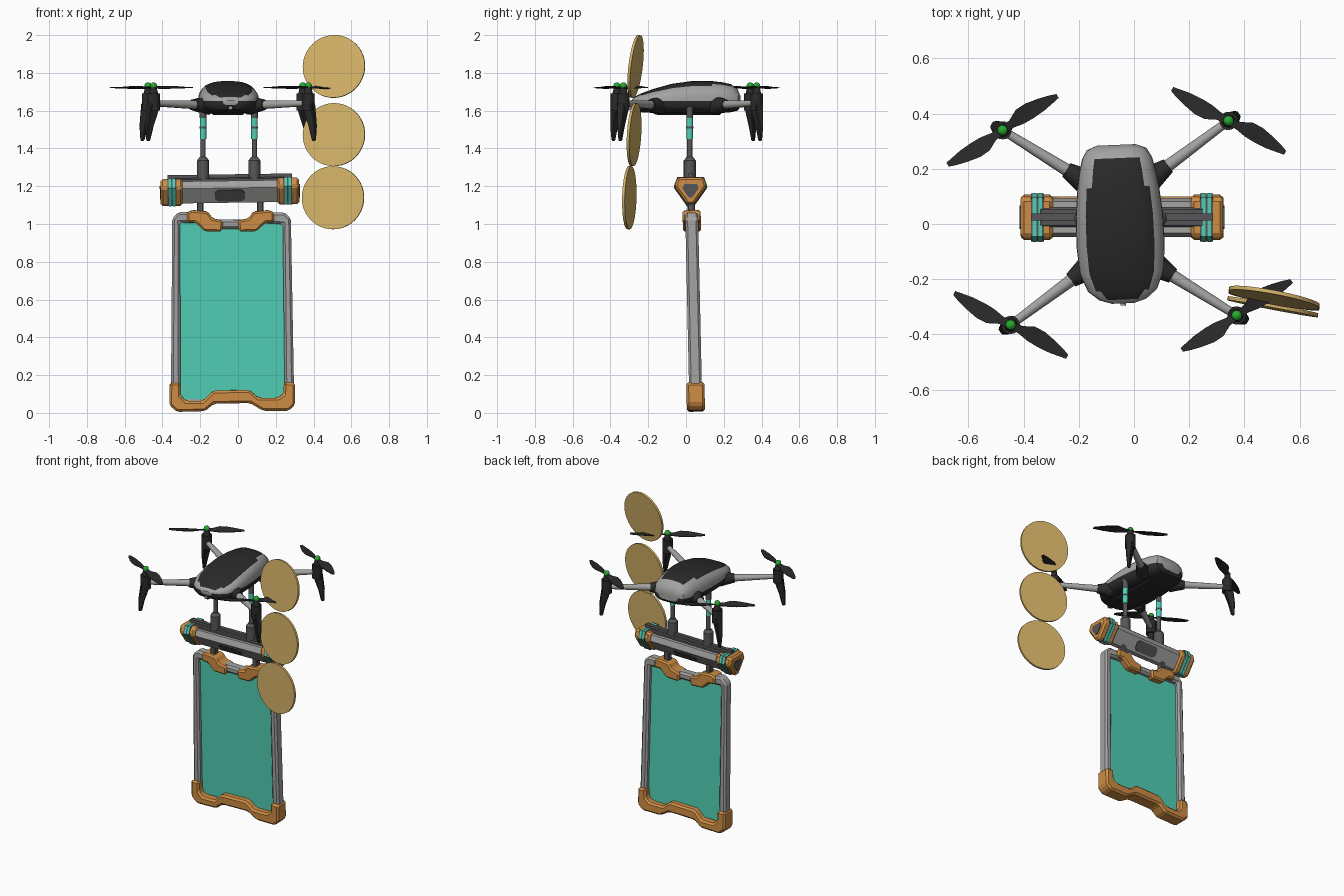
import bpy, bmesh, math
from math import sin, cos, pi, radians
from mathutils import Matrix, Vector

if "Cube" in bpy.data.objects:
    bpy.data.objects.remove(bpy.data.objects["Cube"])


def material(name, rgb):
    lin = [((c / 255 + 0.055) / 1.055) ** 2.4 for c in rgb] + [1]
    m = bpy.data.materials.new(name)
    m.use_nodes = True
    m.diffuse_color = lin
    m.node_tree.nodes["Principled BSDF"].inputs["Base Color"].default_value = lin
    return m


BLACK = material("black plastic", (42, 42, 43))
DARK = material("dark grey metal", (86, 86, 88))
GREY = material("light grey metal", (164, 163, 162))
ORANGE = material("orange", (206, 141, 68))
TEAL = material("teal", (80, 207, 181))
GOLD = material("gold", (213, 179, 104))
GREEN = material("green", (38, 170, 48))
ID = Matrix.Identity(4)


def finish(name, bm, mats, matrix=ID, bevel=0, smooth=False):
    bmesh.ops.recalc_face_normals(bm, faces=bm.faces)
    me = bpy.data.meshes.new(name)
    bm.to_mesh(me)
    bm.free()
    ob = bpy.data.objects.new(name, me)
    bpy.context.collection.objects.link(ob)
    for m in mats if isinstance(mats, list) else [mats]:
        me.materials.append(m)
    ob.matrix_world = matrix
    if smooth:
        me.shade_smooth()
        me.set_sharp_from_angle(angle=radians(35))
    if bevel:
        b = ob.modifiers.new("chamfer", 'BEVEL')
        b.width, b.segments = bevel, 1
    return ob


def loft(bm, rings):
    """Skin a list of closed rings and cap both ends."""
    vs = [[bm.verts.new(p) for p in r] for r in rings]
    n = len(vs[0])
    sides = {}
    for i in range(len(vs) - 1):
        for j in range(n):
            k = (j + 1) % n
            sides[i, j] = bm.faces.new((vs[i][j], vs[i][k], vs[i + 1][k], vs[i + 1][j]))
    return sides, [bm.faces.new(vs[0]), bm.faces.new(vs[-1])]


def prism(name, pts, lo, hi, mat, axis='Y', **kw):
    bm = bmesh.new()
    put = (lambda a, b, d: (a, d, b)) if axis == 'Y' else (lambda a, b, d: (d, a, b))
    loft(bm, [[put(a, b, d) for a, b in pts] for d in (lo, hi)])
    return finish(name, bm, mat, **kw)


def box(name, x, y, z, mat, **kw):
    return prism(name, [(x[0], z[0]), (x[1], z[0]), (x[1], z[1]), (x[0], z[1])], *y, mat, **kw)


def tube(name, p, q, r1, r2, mat, segs=16, matrix=ID):
    p, q = Vector(p), Vector(q)
    bm = bmesh.new()
    bmesh.ops.create_cone(bm, cap_ends=True, segments=segs, radius1=r1, radius2=r2, depth=(q - p).length)
    turn = (q - p).to_track_quat('Z', 'Y').to_matrix().to_4x4()
    bm.transform(Matrix.Translation((p + q) / 2) @ turn)
    return finish(name, bm, mat, matrix, smooth=True)


def ball(name, c, r, mat, matrix=ID):
    bm = bmesh.new()
    bmesh.ops.create_uvsphere(bm, u_segments=16, v_segments=10, radius=r, matrix=Matrix.Translation(c))
    return finish(name, bm, mat, matrix, smooth=True)


# ---- drone body: grey shell, black belly and black top panel
YAW = radians(2.4)
DRONE = Matrix.Translation((-0.052, 0.004, 0)) @ Matrix.Rotation(YAW, 4, 'Z')
BELT, N = 1.65, 32
sections = [(-.292, .04, 1.655, 1.63), (-.278, .085, 1.672, 1.605), (-.245, .125, 1.69, 1.592),
            (-.18, .152, 1.714, 1.588), (-.08, .16, 1.742, 1.585), (.03, .158, 1.757, 1.585),
            (.13, .148, 1.757, 1.585), (.19, .138, 1.75, 1.588), (.235, .127, 1.74, 1.592),
            (.268, .108, 1.715, 1.6), (.283, .07, 1.68, 1.62)]


def body_point(j, w, top, bottom):
    a = 2 * pi * j / N
    c, s = cos(a), sin(a)
    px, pz = (.75, .8) if s >= 0 else (.5, .7)
    x = w * math.copysign(abs(c) ** px, c)
    return x, BELT + (top - BELT if s >= 0 else BELT - bottom) * math.copysign(abs(s) ** pz, s)


bm = bmesh.new()
rings = []
for y, w, top, bottom in sections:
    ring = [body_point(j, w, top, bottom) for j in range(N)]
    rings.append([(x, y, z) for x, z in ring])
sides, caps = loft(bm, rings)
for (i, j), f in sides.items():
    inset = 4 if 1 < i < 6 else 5
    panel = 1 <= i <= 7 and inset <= j < N // 2 - inset
    f.material_index = 1 if panel or j >= N // 2 else 0
finish("drone_body", bm, [GREY, BLACK], DRONE, smooth=True)
box("belly_battery", (-.08, .08), (-.16, .18), (1.578, 1.6), BLACK, matrix=DRONE, bevel=.008)
ball("camera", (0, -.275, 1.615), .02, BLACK, DRONE)
tube("camera_lens", (0, -.29, 1.615), (0, -.3, 1.615), .01, .01, GREY, matrix=DRONE)

# ---- arms, motors, legs and propellers at the four corners
BLADE = [(.0, .012, -.012), (.04, .017, -.014), (.08, .036, -.022), (.12, .037, -.024),
         (.17, .026, -.022), (.21, .014, -.016), (.235, .004, -.012)]
LEG = [(.0, 1.64, .03, .024), (.012, 1.58, .026, .02), (.026, 1.52, .02, .015), (.034, 1.44, .01, .008)]
for sx, side in ((-1, "right"), (1, "left")):
    for sy, end in ((-1, "front"), (1, "back")):
        tag = end + "_" + side
        mx, my = .41 * sx, .353 * sy
        out = Vector((mx, my * .7, 0)).normalized()
        cross = Vector((-out.y, out.x, 0))
        tube("arm_" + tag, (.14 * sx, .17 * sy, 1.63), (mx, my, 1.64), .024, .015, GREY, matrix=DRONE)
        tube("arm_collar_" + tag, (.11 * sx, .15 * sy, 1.628), (.185 * sx, .2 * sy, 1.631),
             .05, .028, BLACK, matrix=DRONE)
        tube("motor_" + tag, (mx, my, 1.6), (mx, my, 1.69), .033, .033, BLACK, matrix=DRONE)
        tube("motor_shaft_" + tag, (mx, my, 1.69), (mx, my, 1.725), .024, .016, BLACK, matrix=DRONE)
        ball("hub_" + tag, (mx, my, 1.731), .019, GREEN, DRONE)
        # curved leg below the motor
        bm = bmesh.new()
        loft(bm, [[Vector((mx, my, z)) + out * (o + a * r) + cross * (b * t)
                   for a, b in ((-1, -1), (1, -1), (1, 1), (-1, 1))] for o, z, r, t in LEG])
        finish("leg_" + tag, bm, BLACK, DRONE, bevel=.005)
        # two twisted blades
        spin = radians(151.5 if sx * sy > 0 else 33) - YAW
        bm = bmesh.new()
        for turn in (0, pi):
            rows = []
            for r, lead, trail in BLADE:
                tilt = .3 * (1 - r / .26)
                rows.append([(r, e, e * tilt + h) for e, h in
                             ((lead, .002), (lead, -.002), (trail, -.002), (trail, .002))])
            m = Matrix.Rotation(turn, 4, 'Z')
            loft(bm, [[m @ Vector(p) for p in row] for row in rows])
        finish("propeller_" + tag, bm, BLACK,
               DRONE @ Matrix.Translation((mx, my, 1.722)) @ Matrix.Rotation(spin, 4, 'Z'))

# ---- suspension struts between drone and crossbar
for x, side in ((-.185, "right"), (.087, "left")):
    for part, z0, z1, r, mat in (("top", 1.56, 1.62, .018, DARK), ("glow", 1.45, 1.57, .017, TEAL),
                                 ("ring", 1.505, 1.515, .019, DARK), ("rod", 1.33, 1.45, .014, DARK),
                                 ("socket", 1.22, 1.335, .032, DARK)):
        tube("strut_" + part + "_" + side, (x, .02, z0), (x, .02, z1), r, r, mat)
    tube("socket_tip_" + side, (x, .02, 1.335), (x, .02, 1.355), .032, .018, DARK)

# ---- crossbar: triangular prism with end caps
BAR = Matrix.Translation((-.043, .024, 1.17)) @ Matrix.Rotation(radians(-.8), 4, 'Y')
TRI = [(-.068, .072), (.07, .072), (.086, .025), (.018, -.07), (-.018, -.07), (-.086, .025)]


def bar_part(name, x0, x1, scale, mat, bevel=0):
    prism(name, [(a * scale, b * scale) for a, b in TRI], min(x0, x1), max(x0, x1), mat, 'X',
          matrix=BAR, bevel=bevel)


bar_part("crossbar_core", -.3, .3, .82, GREY)
box("crossbar_top_plate", (-.3, .3), (-.035, .035), (.05, .075), DARK, matrix=BAR, bevel=.006)
box("crossbar_rail", (-.33, .33), (-.012, .014), (.05, .093), DARK, matrix=BAR)
for s, side in ((-1, "right"), (1, "left")):
    bar_part("bar_cap_" + side, .25 * s, .367 * s, 1, ORANGE, .012)
    bar_part("bar_band_" + side, .283 * s, .33 * s, 1.015, DARK)
    for k in (.289, .31):
        bar_part("bar_glow_" + side, k * s, (k + .014) * s, 1.03, TEAL)
    bar_part("bar_end_plate_" + side, .36 * s, .371 * s, .5, DARK)
pill = [(-.08, -.02), (-.062, -.036), (.062, -.036), (.08, -.02),
        (.08, .02), (.062, .036), (-.062, .036), (-.08, .02)]
for s, side in ((-1, "front"), (1, "back")):
    prism("bar_panel_" + side, pill, -.005, .005, DARK,
          matrix=BAR @ Matrix.Translation((0, s * .0435, -.0185)) @ Matrix.Rotation(radians(-37 * s), 4, 'X'))

# ---- banner frame, leaning slightly
FRAME = Matrix.Translation((0, .053, 0)) @ Matrix.Rotation(radians(1.26), 4, 'X')
rail = [(-.355, .1), (-.348, 1.03), (-.31, 1.065), (-.22, 1.06), (-.12, 1.025), (.04, 1.022),
        (.14, 1.06), (.245, 1.062), (.28, 1.03), (.297, .1), (.247, .1), (.237, 1.0),
        (.15, 1.005), (.05, .975), (-.12, .975), (-.22, 1.005), (-.307, 1.008), (-.304, .1)]
prism("frame_rail", rail, -.034, .034, GREY, matrix=FRAME, bevel=.012)
prism("screen", [(-.325, .07), (.262, .07), (.255, 1.02), (.15, 1.02), (.05, .99),
                 (-.12, .99), (-.22, 1.02), (-.325, 1.02)], -.004, .004, TEAL, matrix=FRAME)
foot = [(-.362, .16), (-.302, .16), (-.302, .09), (-.275, .064), (-.185, .064), (-.132, .118),
        (.058, .122), (.11, .08), (.21, .08), (.24, .1), (.243, .163), (.303, .16),
        (.303, .045), (.27, .012), (.132, .012), (.063, .053), (-.127, .049), (-.175, .01),
        (-.323, .006), (-.364, .042)]
prism("frame_foot", foot, -.048, .048, ORANGE, matrix=FRAME, bevel=.012)
clamp = [(-.235, 1.01), (-.235, 1.06), (-.21, 1.074), (-.125, 1.066), (-.1, 1.03), (-.043, 1.018),
         (-.05, .96), (-.142, .963), (-.192, 1.01)]
prism("clamp_right", [(x - .035, z) for x, z in clamp], -.048, .048, ORANGE, matrix=FRAME, bevel=.01)
prism("clamp_left", [(-x - .044, z) for x, z in clamp], -.048, .048, ORANGE, matrix=FRAME, bevel=.01)
for x, side in ((-.2, "right"), (.118, "left")):
    box("hanger_" + side, (x - .018, x + .018), (.008, .048), (1.04, 1.18), DARK, bevel=.005)

# ---- three floating gold discs
for k, (x, y, z, lean) in enumerate(((.508, -.267, 1.834, .12), (.508, -.275, 1.473, .06), (.503, -.3, 1.139, .025))):
    n = Vector((.19, 1, -lean)).normalized() * .007
    c = Vector((x, y, z))
    tube("disc_%d" % (k + 1), c - n, c + n, .167, .167, GOLD, 48)
